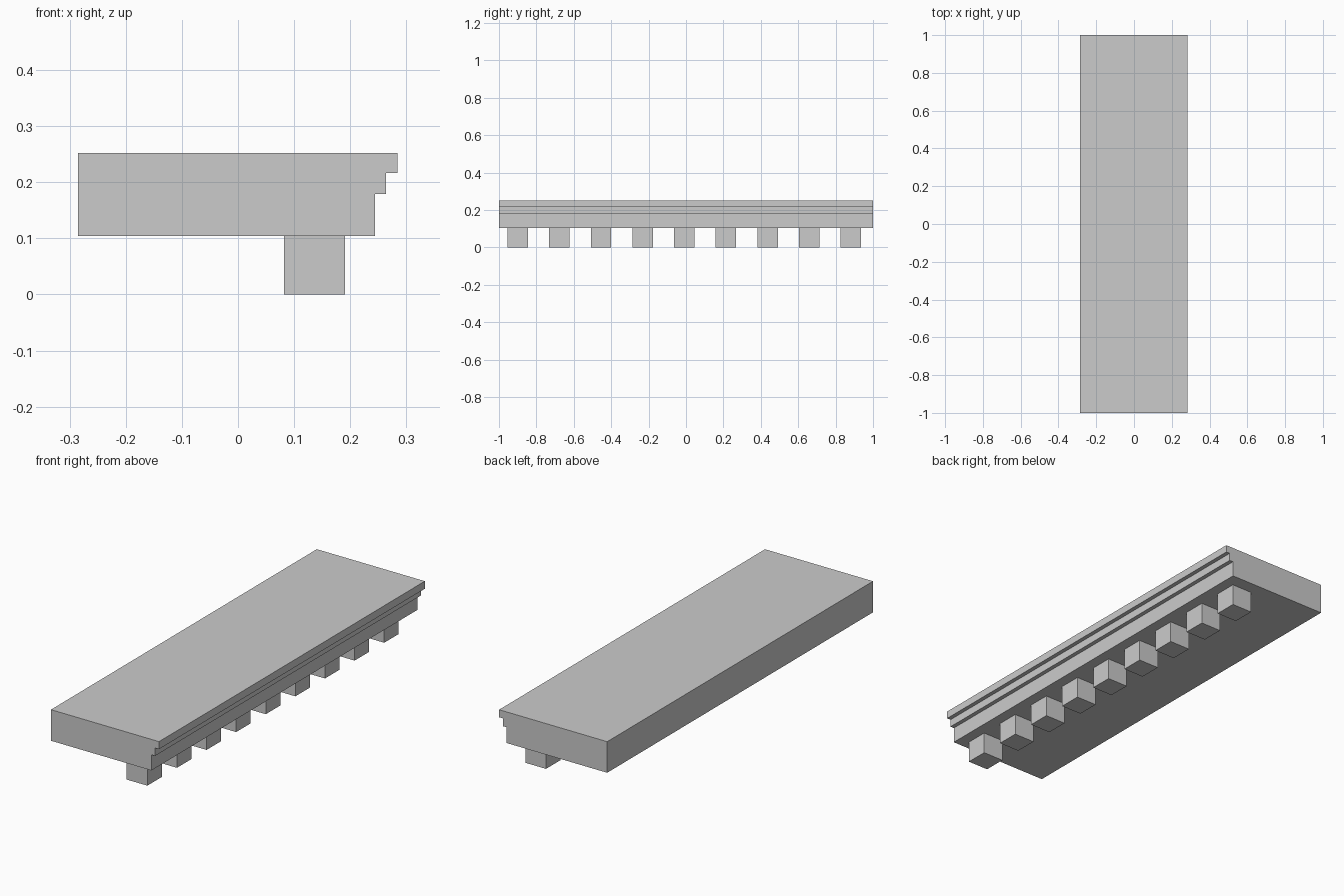
import bpy, bmesh

if "Cube" in bpy.data.objects:
    bpy.data.objects.remove(bpy.data.objects["Cube"])

grey = bpy.data.materials.new("plain_grey")
grey.diffuse_color = (0.6, 0.6, 0.6, 1)
grey.use_nodes = True
grey.node_tree.nodes["Principled BSDF"].inputs["Base Color"].default_value = grey.diffuse_color


def extrude_profile(name, profile, y0, y1):
    """Extrude a closed x-z outline along y."""
    bm = bmesh.new()
    face = bm.faces.new([bm.verts.new((x, y0, z)) for x, z in profile])
    ext = bmesh.ops.extrude_face_region(bm, geom=[face])
    verts = [g for g in ext["geom"] if isinstance(g, bmesh.types.BMVert)]
    bmesh.ops.translate(bm, verts=verts, vec=(0, y1 - y0, 0))
    bmesh.ops.recalc_face_normals(bm, faces=bm.faces)
    mesh = bpy.data.meshes.new(name)
    bm.to_mesh(mesh)
    bm.free()
    mesh.materials.append(grey)
    obj = bpy.data.objects.new(name, mesh)
    bpy.context.collection.objects.link(obj)
    return obj


# cornice slab with stepped front edge
extrude_profile("cornice_slab", [
    (-0.285, 0.104), (0.244, 0.104), (0.244, 0.179), (0.264, 0.179),
    (0.264, 0.216), (0.284, 0.216), (0.284, 0.252), (-0.285, 0.252)], -1, 1)

# row of dentil blocks under the slab
for i in range(9):
    y = -0.9 + i * 0.2227
    extrude_profile(f"dentil_block_{i + 1}", [
        (0.082, 0), (0.191, 0), (0.191, 0.104), (0.082, 0.104)],
        y - 0.0545, y + 0.0545)
